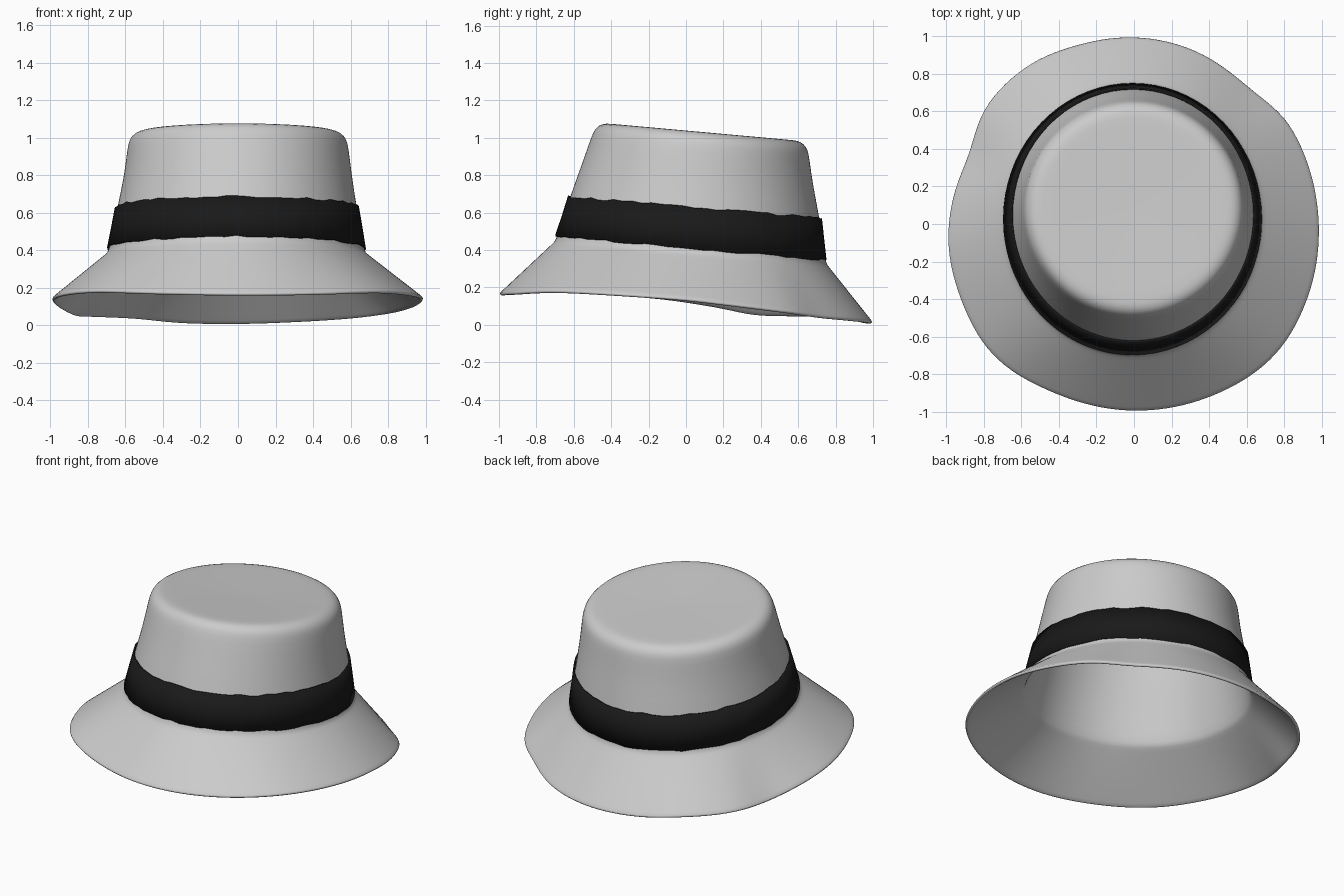
import bpy, bmesh, math, random

if "Cube" in bpy.data.objects:
    bpy.data.objects.remove(bpy.data.objects["Cube"])

random.seed(4)
N = 72

# Brim outline: angle in degrees, radius, height (wavy edge, counter-clockwise from +x)
EDGE = [(0, .99, .14), (17, .985, .105), (35, .985, .07), (49, .955, .045), (72, .985, .025),
        (90, 1.0, .015), (108, 1.005, .02), (123, 1.02, .045), (142, 1.01, .055), (157, .96, .06),
        (169, .975, .10), (186, 1.0, .145), (203, 1.01, .17), (223, 1.03, .185), (245, 1.0, .175),
        (270, 1.0, .168), (293, 1.01, .172), (317, 1.03, .183), (337, 1.01, .168)]


def edge_point(deg):
    """Smooth periodic interpolation of the brim outline."""
    n = len(EDGE)
    i = max(k for k in range(n) if EDGE[k][0] <= deg)
    end = EDGE[i + 1][0] if i + 1 < n else 360
    t = (deg - EDGE[i][0]) / (end - EDGE[i][0])
    out = []
    for c in (1, 2):
        a, b, d, e = (EDGE[(i + k) % n][c] for k in (-1, 0, 1, 2))
        out.append(b + .5 * t * (d - a + t * (2*a - 5*b + 4*d - e + t * (3*(b - d) + e - a))))
    r, z = out
    return (r * math.cos(math.radians(deg)), r * math.sin(math.radians(deg)), z)


def brim_edge():
    return [edge_point(360 * k / N) for k in range(N)]


def oval(front, back, rx, z, slope, cx=0.0):
    """Tilted oval from y=front to y=back; z is its height at y=0."""
    pts = []
    for k in range(N):
        a = 2 * math.pi * k / N
        y = (front + back) / 2 + (back - front) / 2 * math.sin(a)
        pts.append((cx + rx * math.cos(a), y, z + slope * y))
    return pts


def mix(p, q, t):
    return [tuple(a + (b - a) * t for a, b in zip(u, v)) for u, v in zip(p, q)]


def loft(name, rings, cap, thickness, offset, levels):
    """Skin a stack of rings (bottom to top), then give it thickness."""
    bm = bmesh.new()
    loops = [[bm.verts.new(p) for p in r] for r in rings]
    for lo, hi in zip(loops, loops[1:]):
        for k in range(N):
            j = (k + 1) % N
            bm.faces.new((lo[k], lo[j], hi[j], hi[k]))
    if cap:
        bm.faces.new(loops[-1])
    me = bpy.data.meshes.new(name)
    bm.to_mesh(me)
    bm.free()
    ob = bpy.data.objects.new(name, me)
    bpy.context.collection.objects.link(ob)
    for f in me.polygons:
        f.use_smooth = True
    sol = ob.modifiers.new("thickness", 'SOLIDIFY')
    sol.thickness, sol.offset = thickness, offset
    if levels:
        sub = ob.modifiers.new("smooth", 'SUBSURF')
        sub.levels = sub.render_levels = levels
    return ob


# Hat body: wavy brim, neck, tapered crown, rounded shoulder and flat top
neck = oval(-.705, .755, .69, .385, -.083, -.008)
edge = brim_edge()
rings = [mix(edge, neck, t) for t in (0, .04, .3, .65, .95)]
rings += [neck,
          oval(-.69, .745, .68, .41, -.083, -.008),
          oval(-.62, .715, .638, .635, -.085, -.005),
          oval(-.56, .68, .607, .80, -.09),
          oval(-.51, .66, .590, .95, -.09),
          oval(-.492, .652, .580, .995, -.09),
          oval(-.468, .63, .556, 1.025, -.09),
          oval(-.43, .595, .52, 1.040, -.09)]
flat = oval(.08, .082, .001, 1.03, -.09)
rings += [mix(rings[-1], flat, t) for t in (.1, .5, .97)]
loft("hat_body", rings, True, .02, -1, 1)

# Dark ribbon with a slightly uneven edge, hugging the crown base
low = oval(-.694, .746, .685, .412, -.09, -.008)
high = oval(-.626, .722, .646, .632, -.085, -.005)


def ragged(ring):
    return [(x, y, z + random.uniform(-.006, .006)) for x, y, z in ring]


band = loft("ribbon_band", [ragged(low), mix(low, high, .5), ragged(high)], False, .01, 0, 0)
mat = bpy.data.materials.new("black_ribbon")
mat.diffuse_color = (.01, .01, .01, 1)
mat.use_nodes = True
mat.node_tree.nodes["Principled BSDF"].inputs["Base Color"].default_value = mat.diffuse_color
band.data.materials.append(mat)
